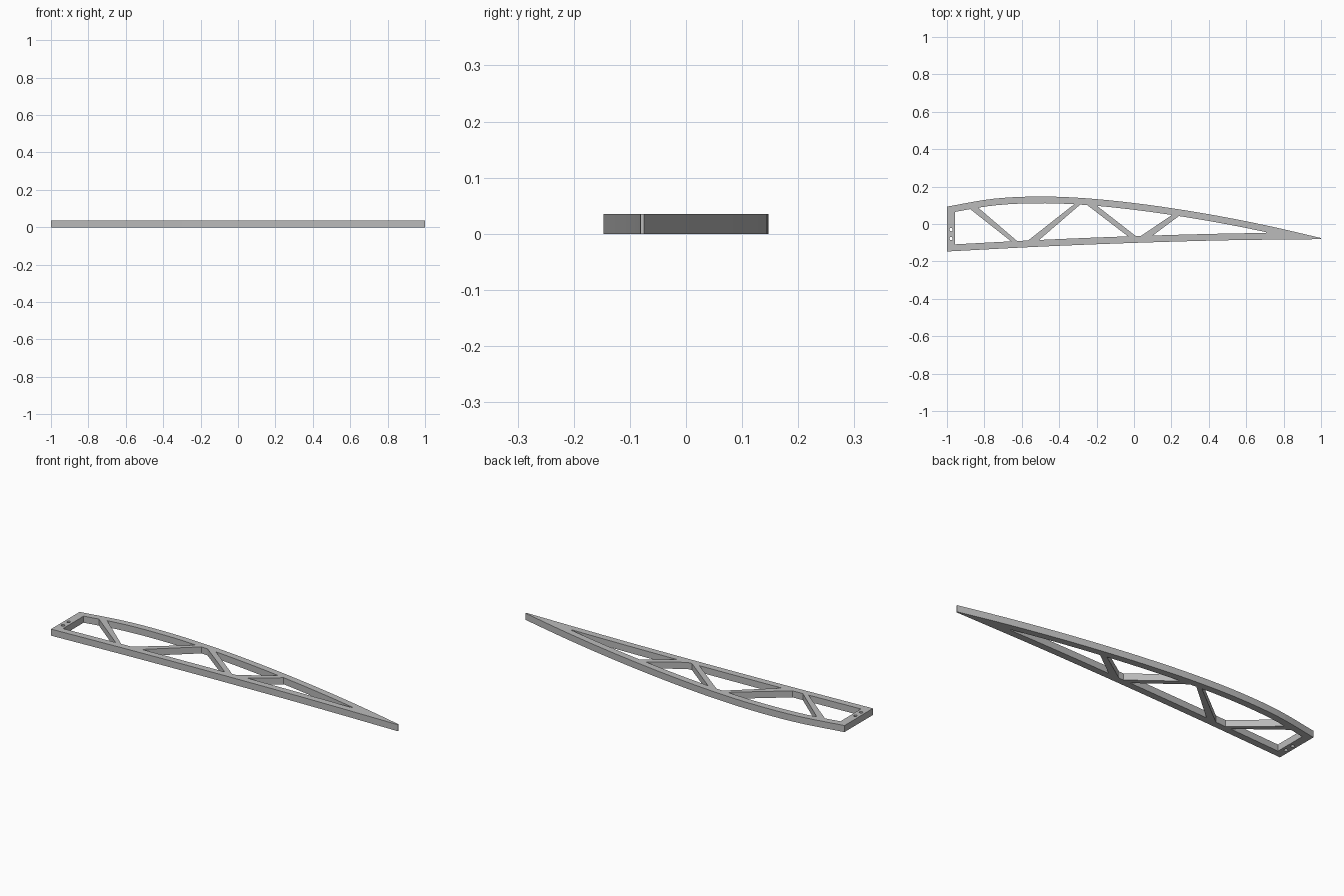
import bpy, bmesh, math

cube = bpy.data.objects.get("Cube")
if cube:
    bpy.data.objects.remove(cube)

THICK = 0.035    # plate thickness
CHORD = 0.036    # width of the curved and straight edge bars
UPPER = [(-1, 0.093), (-0.75, 0.135), (-0.5, 0.147), (-0.25, 0.137), (0, 0.112),
         (0.25, 0.077), (0.5, 0.034), (0.75, -0.017), (1, -0.075)]
LOWER = [(-1, -0.147), (-0.5, -0.121), (0, -0.101), (0.5, -0.087), (1, -0.081)]


def height(points, x):
    """Smooth curve through evenly spaced points."""
    step = points[1][0] - points[0][0]
    i = min(max(int((x + 1) / step), 0), len(points) - 2)
    t = (x - points[i][0]) / step
    b, c = points[i][1], points[i + 1][1]
    a = points[i - 1][1] if i else 2 * b - c
    d = points[i + 2][1] if i + 2 < len(points) else 2 * c - b
    return b + 0.5 * t * (c - a + t * (2 * a - 5 * b + 4 * c - d + t * (3 * (b - c) + d - a)))


def run(points, x0, x1, offset=0.0):
    """Points along an edge curve from x0 to x1, moved in y by offset."""
    n = max(1, round(abs(x1 - x0) / 0.05))
    xs = [x0 + (x1 - x0) * k / n for k in range(n + 1)]
    return [(x, height(points, x) + offset) for x in xs]


def bay(top0, top1, low0, low1):
    """Opening between the two edge bars."""
    return run(UPPER, top0, top1, -CHORD) + run(LOWER, low1, low0, CHORD)


def circle(x, y, r, n=20):
    return [(x + r * math.cos(k * math.tau / n), y + r * math.sin(k * math.tau / n))
            for k in range(n)]


# Outer outline, truss openings and screw holes
loops = [run(UPPER, -1, 1) + run(LOWER, 1, -1)]
loops += [bay(*b) for b in [(-0.956, -0.876, -0.956, -0.657),
                            (-0.833, -0.32, -0.625, -0.566),
                            (-0.288, -0.25, -0.507, -0.032),
                            (-0.198, 0.203, 0.01, 0.037),
                            (0.24, 0.705, 0.10, 0.705)]]
loops += [circle(-0.978, y, 0.009) for y in (-0.03, -0.078)]

# Filled and extruded profile
profile = bpy.data.curves.new("rib_profile", "CURVE")
profile.dimensions = "2D"
profile.fill_mode = "BOTH"
profile.extrude = THICK / 2
for loop in loops:
    spline = profile.splines.new("POLY")
    spline.points.add(len(loop) - 1)
    for point, (x, y) in zip(spline.points, loop):
        point.co = (x, y, 0, 1)
    spline.use_cyclic_u = True
helper = bpy.data.objects.new("rib_profile", profile)
bpy.context.collection.objects.link(helper)
bpy.context.view_layer.update()
evaluated = helper.evaluated_get(bpy.context.evaluated_depsgraph_get())
mesh = bpy.data.meshes.new_from_object(evaluated)
bpy.data.objects.remove(helper)

# Weld, orient and stand the plate on the ground
bm = bmesh.new()
bm.from_mesh(mesh)
bmesh.ops.remove_doubles(bm, verts=bm.verts, dist=0.0001)
bmesh.ops.recalc_face_normals(bm, faces=bm.faces)
bmesh.ops.translate(bm, verts=bm.verts, vec=(0, 0, THICK / 2))
for face in bm.faces:
    face.smooth = False
    face.material_index = 0
bm.to_mesh(mesh)
bm.free()

# Plain grey material
grey = bpy.data.materials.new("light_grey")
grey.use_nodes = True
color = (0.5, 0.5, 0.5, 1)
grey.diffuse_color = color
grey.node_tree.nodes["Principled BSDF"].inputs["Base Color"].default_value = color
mesh.materials.clear()
mesh.materials.append(grey)
mesh.name = "truss_rib"
rib = bpy.data.objects.new("truss_rib", mesh)
bpy.context.collection.objects.link(rib)
